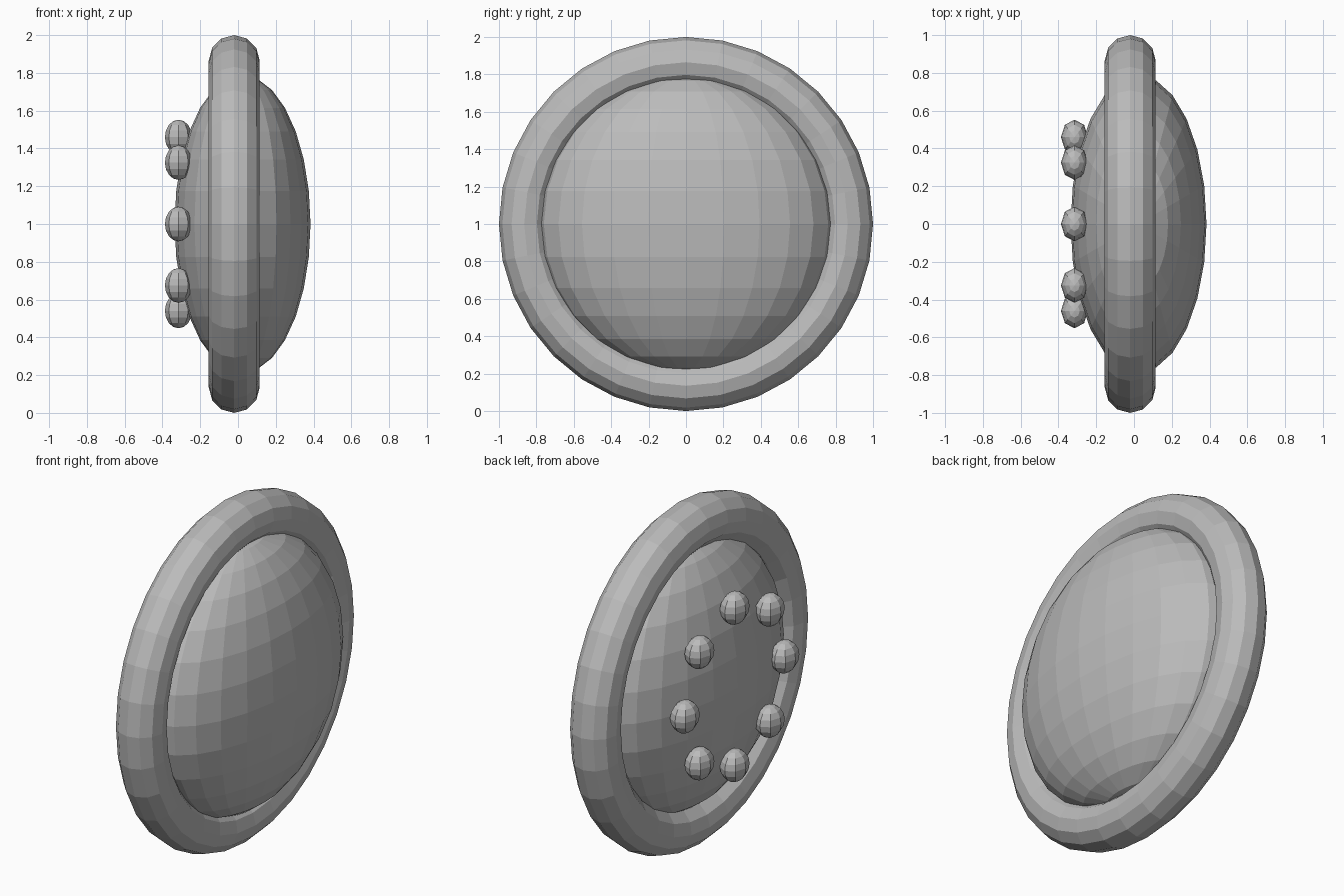
import bpy, bmesh, math
from mathutils import Matrix, Vector

cube = bpy.data.objects.get("Cube")
if cube:
    bpy.data.objects.remove(cube, do_unlink=True)

GREY = 0.5
grey = bpy.data.materials.new("plain grey")
grey.use_nodes = True
grey.diffuse_color = (GREY, GREY, GREY, 1)
grey.node_tree.nodes["Principled BSDF"].inputs["Base Color"].default_value = (GREY, GREY, GREY, 1)


def add_object(name, bm):
    bmesh.ops.recalc_face_normals(bm, faces=bm.faces)
    mesh = bpy.data.meshes.new(name)
    bm.to_mesh(mesh)
    bm.free()
    mesh.materials.append(grey)
    obj = bpy.data.objects.new(name, mesh)
    bpy.context.collection.objects.link(obj)
    return obj


def ellipsoid(name, centre, radii, segments, rings):
    bm = bmesh.new()
    matrix = Matrix.Translation(centre) @ Matrix.Diagonal((*radii, 1))
    bmesh.ops.create_uvsphere(bm, u_segments=segments, v_segments=rings,
                              radius=1, matrix=matrix)
    return add_object(name, bm)


def torus(name, centre, major, minor, major_segments, minor_segments):
    # a circle profile spun around the x axis
    bm = bmesh.new()
    centre = Vector(centre)
    profile = []
    for i in range(minor_segments):
        a = math.tau * i / minor_segments
        offset = Vector((minor * math.sin(a), 0, major + minor * math.cos(a)))
        profile.append(bm.verts.new(centre + offset))
    edges = [bm.edges.new((v, profile[(i + 1) % minor_segments]))
             for i, v in enumerate(profile)]
    bmesh.ops.spin(bm, geom=profile + edges, cent=centre, axis=(1, 0, 0),
                   angle=math.tau, steps=major_segments, use_merge=True)
    bmesh.ops.remove_doubles(bm, verts=bm.verts, dist=0.0001)
    return add_object(name, bm)


# Round rim and the flattened body it holds
torus("rim", (-0.02, 0, 1), 0.865, 0.135, 32, 12)
ellipsoid("body", (0.024, 0, 1), (0.36, 0.787, 0.787), 24, 14)

# Ring of eight studs on one face
for i in range(8):
    a = math.tau * i / 8
    ellipsoid(f"stud_{i + 1}",
              (-0.315, 0.46 * math.cos(a), 1 + 0.46 * math.sin(a)),
              (0.072, 0.092, 0.092), 8, 8)
